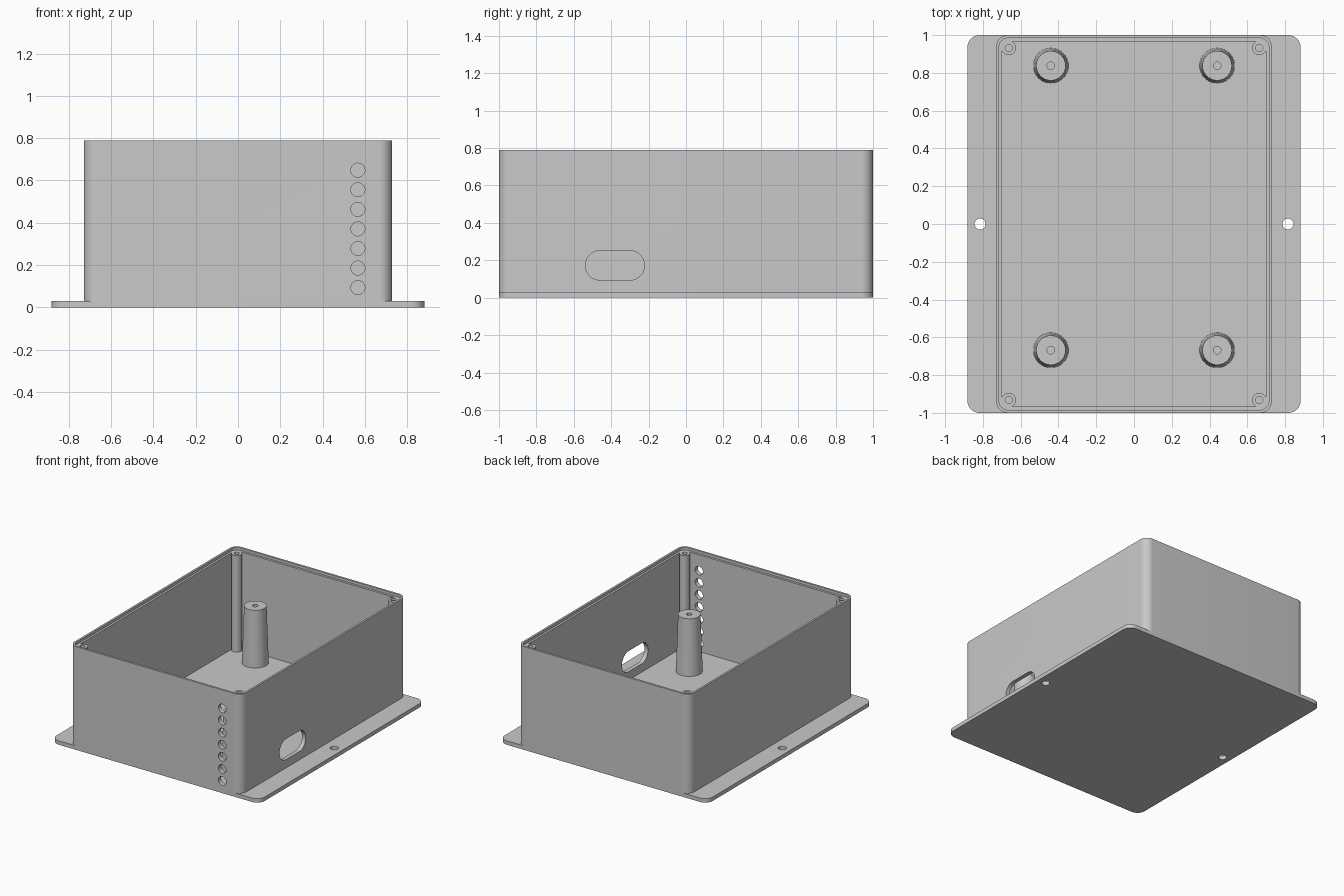
import bpy
import bmesh
from math import cos, sin, pi, radians
from mathutils import Matrix

old = bpy.data.objects.get("Cube")
if old:
    bpy.data.objects.remove(old, do_unlink=True)

grey = bpy.data.materials.new("plain grey")
grey.use_nodes = True
colour = (0.585, 0.585, 0.585, 1)
grey.diffuse_color = colour
grey.node_tree.nodes["Principled BSDF"].inputs["Base Color"].default_value = colour

FLOOR, TOP, LEDGE = 0.03, 0.79, 0.77


def finish(name, bm, matrix=Matrix()):
    bm.transform(matrix)
    bmesh.ops.recalc_face_normals(bm, faces=bm.faces)
    mesh = bpy.data.meshes.new(name)
    bm.to_mesh(mesh)
    bm.free()
    mesh.materials.append(grey)
    obj = bpy.data.objects.new(name, mesh)
    bpy.context.collection.objects.link(obj)
    return obj


def rounded_prism(name, hx, hy, r, z0, z1, matrix=Matrix(), steps=12):
    """Closed solid: a rounded rectangle from z0 to z1."""
    outline = []
    for q, (sx, sy) in enumerate(((1, 1), (-1, 1), (-1, -1), (1, -1))):
        for i in range(steps + 1):
            a = (q + i / steps) * pi / 2
            outline.append((sx * (hx - r) + r * cos(a), sy * (hy - r) + r * sin(a)))
    bm = bmesh.new()
    low, high = ([bm.verts.new((x, y, z)) for x, y in outline] for z in (z0, z1))
    bm.faces.new(low[::-1])
    bm.faces.new(high)
    for i in range(len(low)):
        bm.faces.new((low[i - 1], low[i], high[i], high[i - 1]))
    return finish(name, bm, matrix)


def cone(name, r0, r1, z0, z1, x=0, y=0, matrix=Matrix(), sides=40):
    bm = bmesh.new()
    bmesh.ops.create_cone(bm, cap_ends=True, segments=sides, radius1=r0,
                          radius2=r1, depth=z1 - z0)
    return finish(name, bm, matrix @ Matrix.Translation((x, y, (z0 + z1) / 2)))


def activate(obj):
    bpy.ops.object.select_all(action="DESELECT")
    bpy.context.view_layer.objects.active = obj
    obj.select_set(True)


def combine(obj, tool, operation="DIFFERENCE"):
    """Apply a boolean and discard the helper."""
    mod = obj.modifiers.new("boolean", "BOOLEAN")
    mod.operation, mod.object, mod.solver = operation, tool, "EXACT"
    activate(obj)
    bpy.ops.object.modifier_apply(modifier=mod.name)
    bpy.data.objects.remove(tool, do_unlink=True)


def smooth(obj):
    activate(obj)
    bpy.ops.object.shade_smooth_by_angle(angle=radians(30))


# Mounting plate with two screw holes
plate = rounded_prism("base_plate", 0.882, 1, 0.065, 0, FLOOR)
for side in (-1, 1):
    combine(plate, cone("plate_hole", 0.029, 0.029, -0.1, 0.1, side * 0.815))
smooth(plate)

# Open-topped walls
walls = rounded_prism("enclosure_walls", 0.729, 1, 0.062, FLOOR, TOP)
combine(walls, rounded_prism("cavity", 0.698, 0.967, 0.032, -0.1, 1))

# Corner screw posts, lid ledge and pilot holes
corners = [(sx * 0.663, sy * 0.932) for sx in (-1, 1) for sy in (-1, 1)]
for x, y in corners:
    combine(walls, cone("corner_post", 0.038, 0.038, FLOOR, TOP - 0.005, x, y), "UNION")
combine(walls, rounded_prism("lid_ledge", 0.714, 0.984, 0.047, LEDGE, 1))
for x, y in corners:
    combine(walls, cone("pilot_hole", 0.019, 0.019, 0.5, 1, x, y))

# Column of round cable holes in the front wall
for i in range(7):
    turn = Matrix.Translation((0.567, -1, 0.093 + i * 0.0926)) @ Matrix.Rotation(pi / 2, 4, "X")
    combine(walls, cone("cable_hole", 0.033, 0.033, -0.06, 0.06, matrix=turn))

# Long rounded slot in the left wall
turn = Matrix.Translation((0.715, -0.38, 0.173)) @ Matrix.Rotation(pi / 2, 4, "Y")
combine(walls, rounded_prism("slot", 0.079, 0.158, 0.0785, -0.06, 0.06, turn))
smooth(walls)

# Tapered standoffs with screw holes
for x in (-0.44, 0.44):
    for y, row in ((-0.668, "front"), (0.838, "back")):
        name = f"{row}_{'left' if x > 0 else 'right'}_standoff"
        post = cone(name, 0.093, 0.078, FLOOR, 0.465, x, y)
        combine(post, cone("screw_hole", 0.02, 0.02, 0.25, 0.6, x, y))
        smooth(post)
